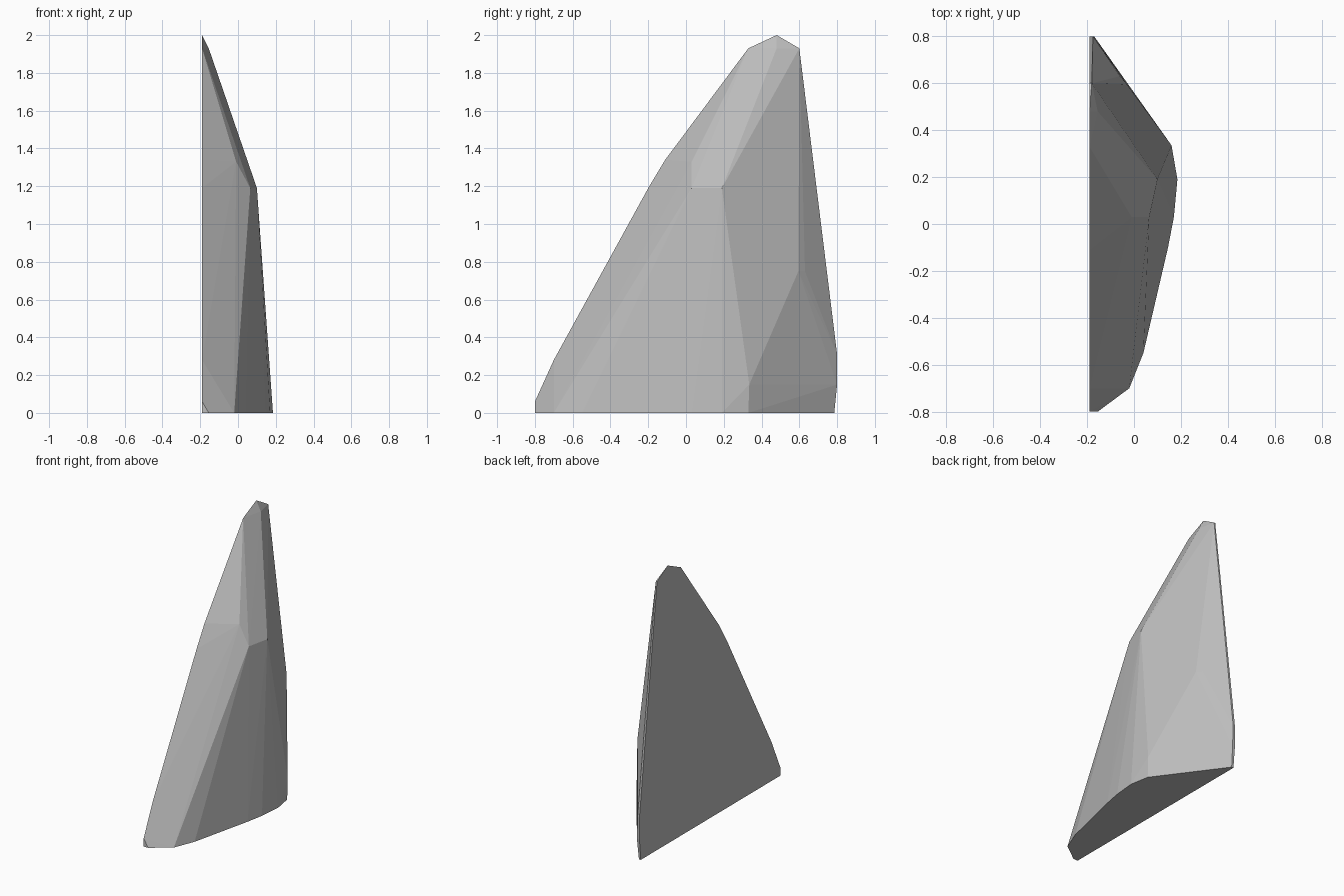
import bpy
import bmesh

if "Cube" in bpy.data.objects:
    bpy.data.objects.remove(bpy.data.objects["Cube"])

WALL = -0.19  # flat cut side

# Silhouette of the flat side (y, z)
wall_profile = [(-0.80, 0), (-0.80, 0.06), (-0.70, 0.28), (-0.20, 1.19), (-0.11, 1.34),
                (0.33, 1.93), (0.48, 2.0), (0.60, 1.93), (0.80, 0.31), (0.80, 0.15), (0.785, 0)]

# Outline of the base (x, y)
base_outline = [(-0.155, -0.80), (-0.02, -0.70), (0.04, -0.55), (0.145, -0.10),
                (0.17, 0.03), (0.185, 0.19), (0.16, 0.33), (-0.175, 0.785)]

# Corners of the chipped faces (x, y, z)
ridge_corners = [(0.10, 0.19, 1.19), (0.065, 0.03, 1.19), (-0.01, 0.03, 1.33),
                 (-0.155, 0.48, 1.93), (-0.18, 0.60, 1.93),
                 (-0.03, 0.595, 0.75), (-0.06, 0.63, 0.75),
                 (0.16, 0.335, 0.15), (-0.17, 0.80, 0.15), (-0.175, 0.80, 0.31)]

points = [(WALL, y, z) for y, z in wall_profile]
points += [(x, y, 0) for x, y in base_outline]
points += ridge_corners

# Wrap the corners into one faceted rock shard
bm = bmesh.new()
for p in points:
    bm.verts.new(p)
hull = bmesh.ops.convex_hull(bm, input=bm.verts)
loose = {g for g in hull["geom_interior"] + hull["geom_unused"]
         if isinstance(g, bmesh.types.BMVert)}
bmesh.ops.delete(bm, geom=list(loose), context='VERTS')
bmesh.ops.dissolve_limit(bm, angle_limit=0.01, verts=bm.verts, edges=bm.edges)
bmesh.ops.recalc_face_normals(bm, faces=bm.faces)

mesh = bpy.data.meshes.new("rock_shard")
bm.to_mesh(mesh)
bm.free()

stone = bpy.data.materials.new("stone grey")
stone.diffuse_color = (0.5, 0.5, 0.5, 1)
stone.use_nodes = True
stone.node_tree.nodes["Principled BSDF"].inputs["Base Color"].default_value = stone.diffuse_color
mesh.materials.append(stone)
shard = bpy.data.objects.new("rock_shard", mesh)
bpy.context.collection.objects.link(shard)
